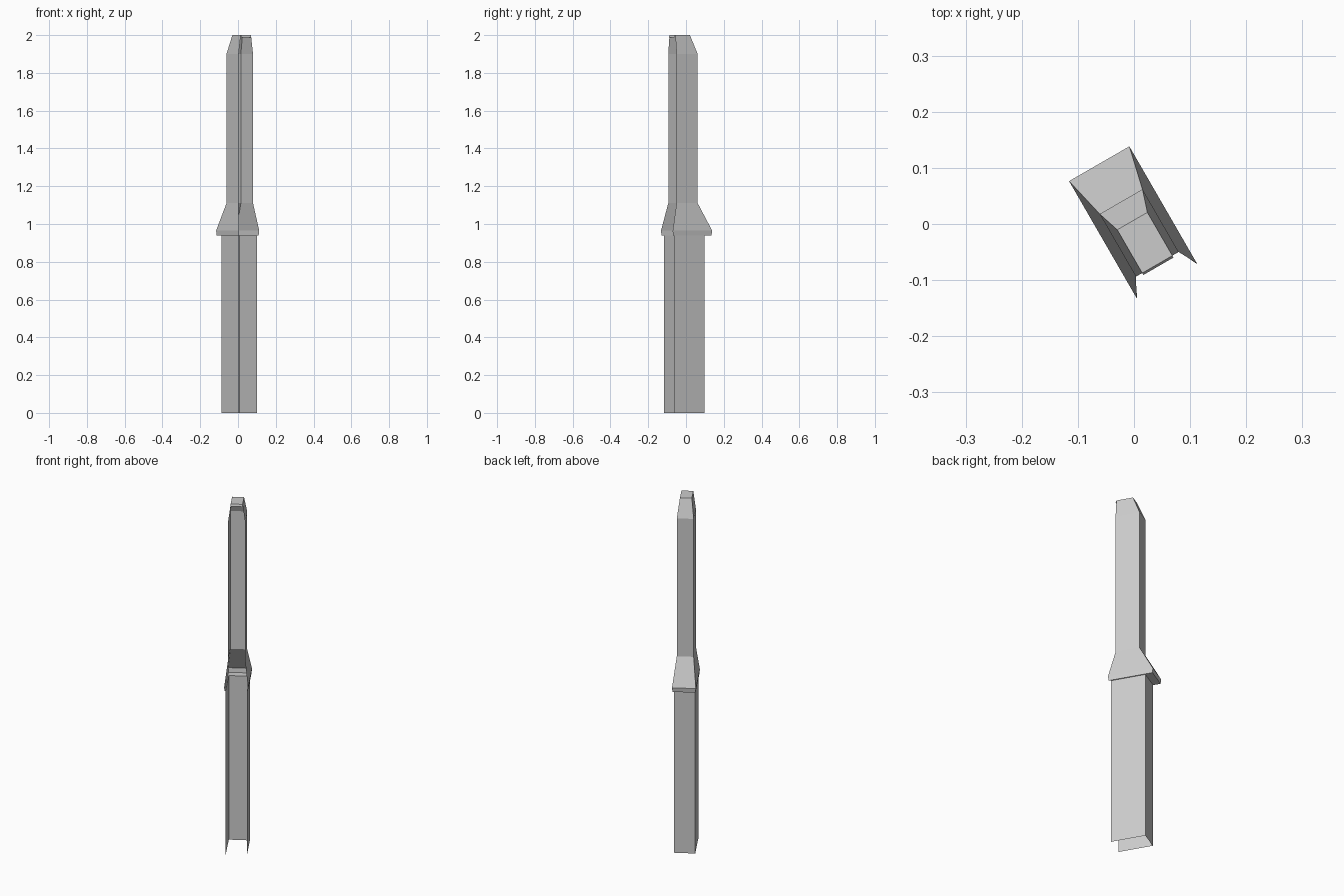
import bpy
import bmesh
from math import radians
from mathutils import Matrix

if "Cube" in bpy.data.objects:
    bpy.data.objects.remove(bpy.data.objects["Cube"], do_unlink=True)

grey = bpy.data.materials.new("steel grey")
grey.use_nodes = True
colour = (0.6, 0.6, 0.6, 1)
grey.diffuse_color = colour
grey.node_tree.nodes["Principled BSDF"].inputs["Base Color"].default_value = colour

TURN = Matrix.Rotation(radians(30), 4, "Z")


def channel(name, sections, cap=False):
    """Loft an open-fronted channel through (half width, front, back, height)."""
    bm = bmesh.new()
    rows = []
    for w, front, back, z in sections:
        outline = [(-w, front), (-w, back), (w, back), (w, front)]
        rows.append([bm.verts.new((x, y, z)) for x, y in outline])
    for low, high in zip(rows, rows[1:]):
        for i in range(3):
            bm.faces.new((low[i + 1], low[i], high[i], high[i + 1]))
    if cap:
        # End plate with a short lip folded down over the open side
        top = rows[-1]
        bm.faces.new(top[::-1])
        w, front, back, z = sections[-1]
        lip = [bm.verts.new((x, front - 0.004, z - 0.012)) for x in (-w, w)]
        bm.faces.new((top[0], lip[0], lip[1], top[3]))
    bm.transform(TURN)
    mesh = bpy.data.meshes.new(name)
    bm.to_mesh(mesh)
    bm.free()
    mesh.materials.append(grey)
    obj = bpy.data.objects.new(name, mesh)
    bpy.context.collection.objects.link(obj)
    return obj


# Sections shared by neighbouring parts
lower_top = (0.055, -0.104, 0.081, 0.94)
neck = (0.044, -0.083, 0.046, 1.11)

channel("lower_channel", [(0.055, -0.104, 0.081, 0), lower_top])

# Underside ledge, upright rim and sloping shoulder
channel("flared_collar", [lower_top,
                          (0.060, -0.115, 0.121, 0.94),
                          (0.062, -0.117, 0.124, 0.965),
                          neck])

# Narrow shaft with a tapered, closed tip
channel("upper_channel", [neck,
                          (0.044, -0.083, 0.046, 1.9),
                          (0.031, -0.083, 0.006, 2)], cap=True)
